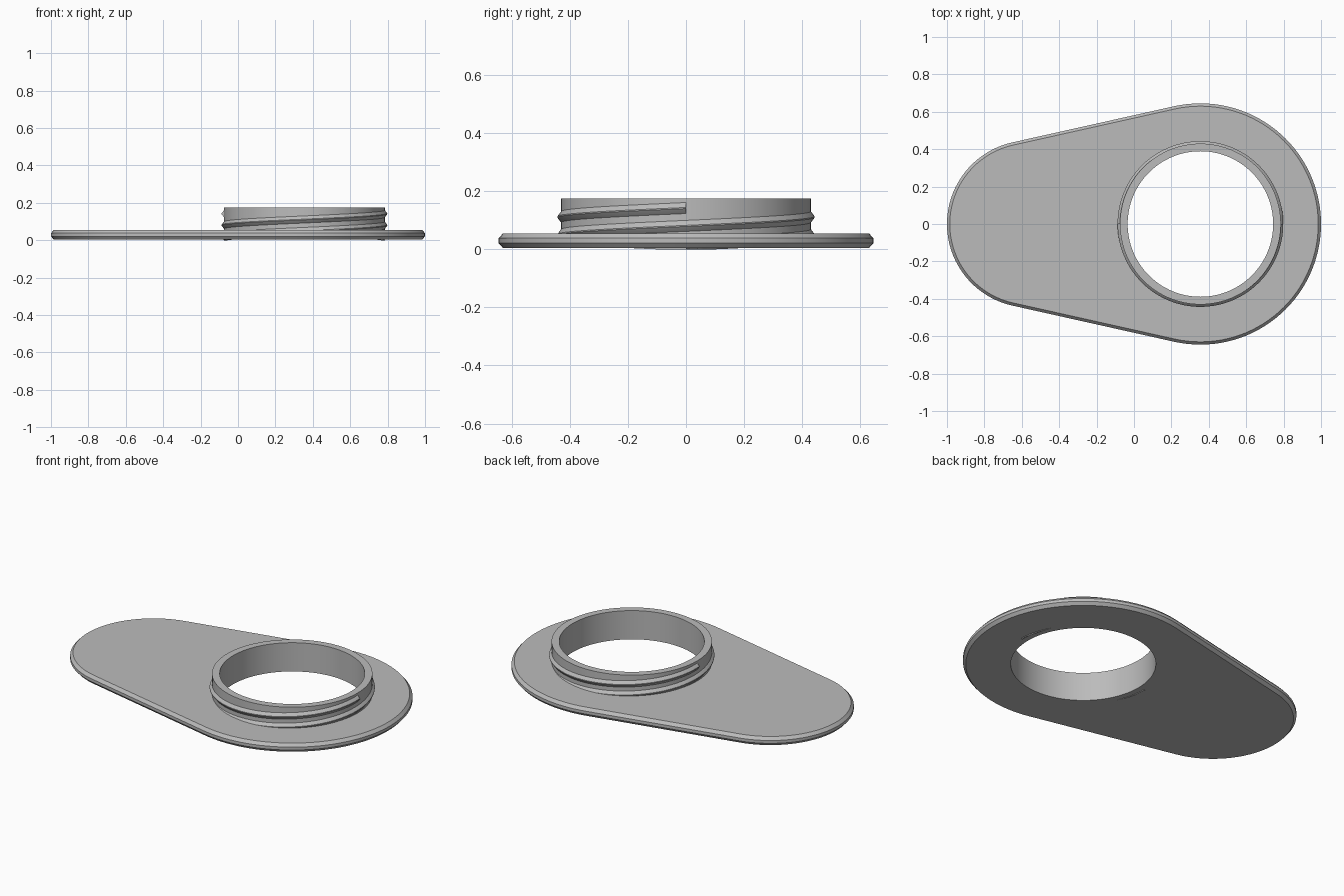
import bpy, bmesh, math
from mathutils import Vector

if "Cube" in bpy.data.objects:
    bpy.data.objects.remove(bpy.data.objects["Cube"], do_unlink=True)

# Single grey plastic
grey = bpy.data.materials.new("grey plastic")
grey.use_nodes = True
colour = (0.5, 0.5, 0.5, 1)
grey.diffuse_color = colour
grey.node_tree.nodes["Principled BSDF"].inputs["Base Color"].default_value = colour

HUB = 0.355              # centre of the opening
BIG, SMALL = 0.645, 0.447  # radii of the two rounded ends
TIP = SMALL - 1          # centre of the narrow end
BOTTOM, TOP = 0.004, 0.055
RIM = 0.174


def skin(name, loops, cyclic):
    """Join equal closed loops in order; wrap around or cap the two ends."""
    bm = bmesh.new()
    rings = [[bm.verts.new(p) for p in loop] for loop in loops]
    n = len(rings[0])
    pairs = list(zip(rings, rings[1:]))
    if cyclic:
        pairs.append((rings[-1], rings[0]))
    else:
        bm.faces.new(rings[0])
        bm.faces.new(rings[-1])
    for a, b in pairs:
        for i in range(n):
            j = (i + 1) % n
            bm.faces.new((a[i], a[j], b[j], b[i]))
    bmesh.ops.recalc_face_normals(bm, faces=bm.faces)
    mesh = bpy.data.meshes.new(name)
    bm.to_mesh(mesh)
    bm.free()
    mesh.materials.append(grey)
    obj = bpy.data.objects.new(name, mesh)
    bpy.context.collection.objects.link(obj)
    bpy.ops.object.select_all(action='DESELECT')
    obj.select_set(True)
    bpy.context.view_layer.objects.active = obj
    bpy.ops.object.shade_smooth_by_angle(angle=math.radians(30))
    return obj


def circle(radius, z, angles):
    return [Vector((HUB + radius * math.cos(a), radius * math.sin(a), z)) for a in angles]


def outline(inset, z):
    """Two round ends joined by tangent lines."""
    t = math.acos((SMALL - BIG) / (HUB - TIP))

    def arc(cx, r, start, end, steps):
        return [Vector((cx + (r - inset) * math.cos(a), (r - inset) * math.sin(a), z))
                for a in (start + (end - start) * i / steps for i in range(steps + 1))]

    big = arc(HUB, BIG, -t, t, 64)
    small = arc(TIP, SMALL, t, 2 * math.pi - t, 48)

    def straight(a, b):
        return [a.lerp(b, i / 16) for i in range(1, 16)]
    return big + straight(big[-1], small[0]) + small + straight(small[-1], big[0])


# Teardrop plate with chamfered edges and a round opening
polar = [math.atan2(p.y, p.x - HUB) for p in outline(0, 0)]
skin("base_plate", [
    circle(0.42, BOTTOM, polar), outline(0.015, BOTTOM), outline(0, 0.021),
    outline(0, 0.038), outline(0.015, TOP), circle(0.42, TOP, polar)], True)

# Collar through the plate
even = [math.tau * i / 128 for i in range(128)]
skin("collar", [circle(r, z, even) for r, z in
                ((0.389, BOTTOM), (0.43, BOTTOM), (0.43, RIM), (0.389, RIM))], True)

# Two-start screw thread, one full turn each
section = ((0.424, -0.024), (0.43, -0.019), (0.443, -0.002),
           (0.443, 0.002), (0.43, 0.019), (0.424, 0.024))
for name, start in (("thread_a", 0), ("thread_b", math.pi)):
    loops = []
    for i in range(129):
        a = start + math.tau * i / 128
        z = 0.019 + 0.123 * i / 128
        loops.append([Vector((HUB + r * math.cos(a), r * math.sin(a), max(0, z + dz)))
                      for r, dz in section])
    skin(name, loops, False)
